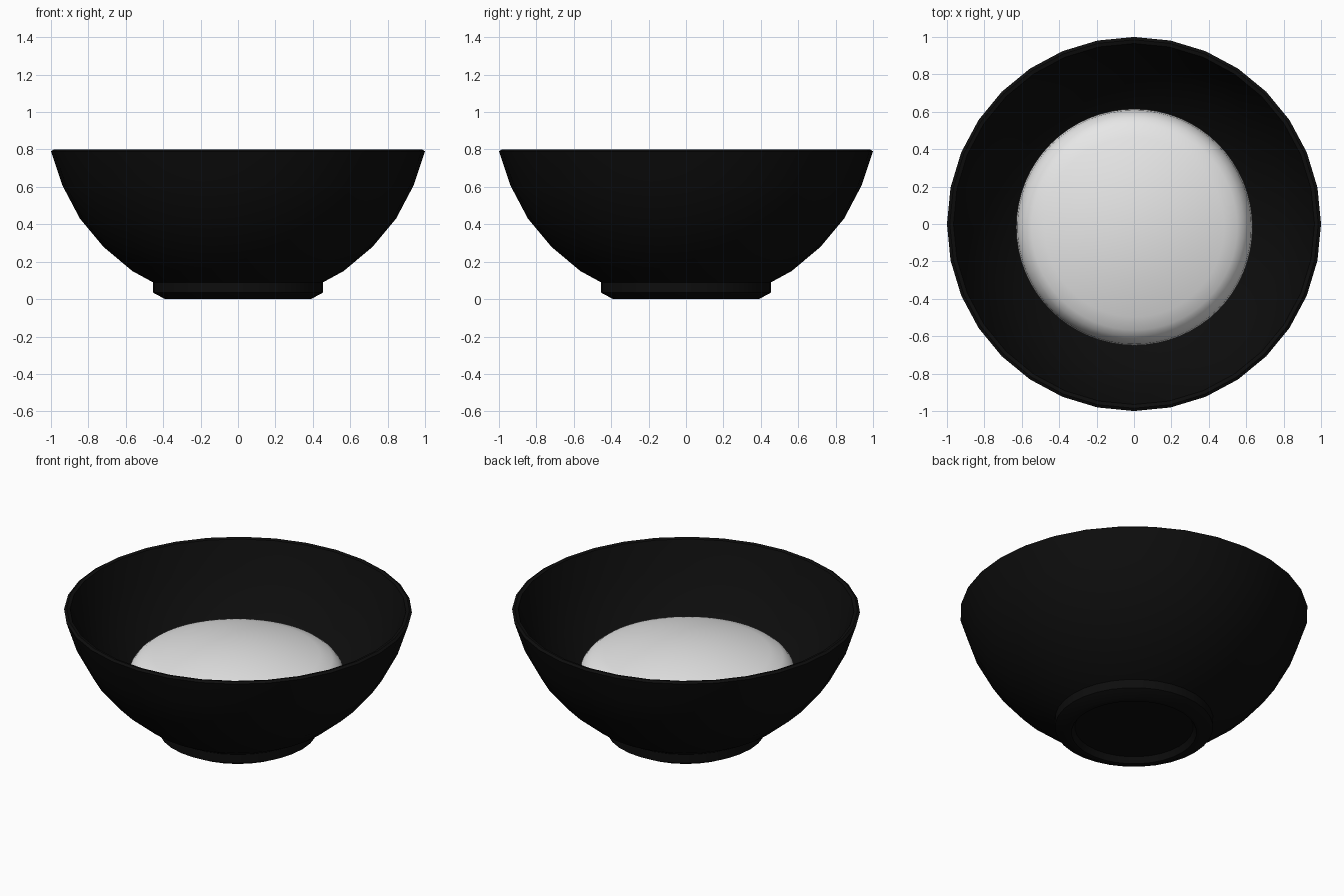
import bpy, bmesh, math

if "Cube" in bpy.data.objects:
    bpy.data.objects.remove(bpy.data.objects["Cube"])

def material(name, rgb):
    m = bpy.data.materials.new(name)
    m.diffuse_color = (*rgb, 1)
    m.use_nodes = True
    m.node_tree.nodes["Principled BSDF"].inputs["Base Color"].default_value = m.diffuse_color
    return m

def lathe(name, profile, sides, mat, angle, offset=(0, 0)):
    """Revolve an (r, z) profile around z; r = 0 gives a closed pole."""
    bm = bmesh.new()
    rings = []
    for r, z in profile:
        if r == 0:
            rings.append([bm.verts.new((offset[0], offset[1], z))] * sides)
        else:
            rings.append([bm.verts.new((offset[0] + r * math.cos(math.tau * i / sides),
                                        offset[1] + r * math.sin(math.tau * i / sides), z))
                          for i in range(sides)])
    for a, b in zip(rings, rings[1:]):
        for i in range(sides):
            j = (i + 1) % sides
            bm.faces.new(dict.fromkeys((a[i], a[j], b[j], b[i])))
    bmesh.ops.recalc_face_normals(bm, faces=bm.faces)
    me = bpy.data.meshes.new(name)
    bm.to_mesh(me)
    bm.free()
    me.materials.append(mat)
    ob = bpy.data.objects.new(name, me)
    bpy.context.collection.objects.link(ob)
    bpy.ops.object.select_all(action='DESELECT')
    ob.select_set(True)
    bpy.context.view_layer.objects.active = ob
    bpy.ops.object.shade_smooth_by_angle(angle=math.radians(angle))
    return ob

black = material("black_lacquer", (0.004, 0.004, 0.004))
white = material("rice_white", (0.8, 0.8, 0.8))

# Bowl: recessed foot, outer wall, thin rim, inner wall
bowl = [(0, 0.035), (0.34, 0.035), (0.36, 0), (0.39, 0), (0.455, 0.035), (0.455, 0.09),
        (0.565, 0.15), (0.72, 0.28), (0.845, 0.43), (0.94, 0.61), (1.0, 0.79),
        (0.985, 0.8), (0.965, 0.795), (0.905, 0.62), (0.81, 0.45), (0.69, 0.31),
        (0.54, 0.185), (0.36, 0.11), (0, 0.09)]
lathe("bowl", bowl, 32, black, 40)

# Rice: shallow cap that rolls over into steep sides
cap = [(r, 0.585 - 0.31 * r * r) for r in (0, 0.1, 0.2, 0.3, 0.4, 0.48, 0.55)]
side = [(0.585, 0.464), (0.61, 0.43), (0.625, 0.38), (0.632, 0.31), (0.632, 0.24)]
lathe("rice", cap + side, 64, white, 60, (0.002, -0.017))
